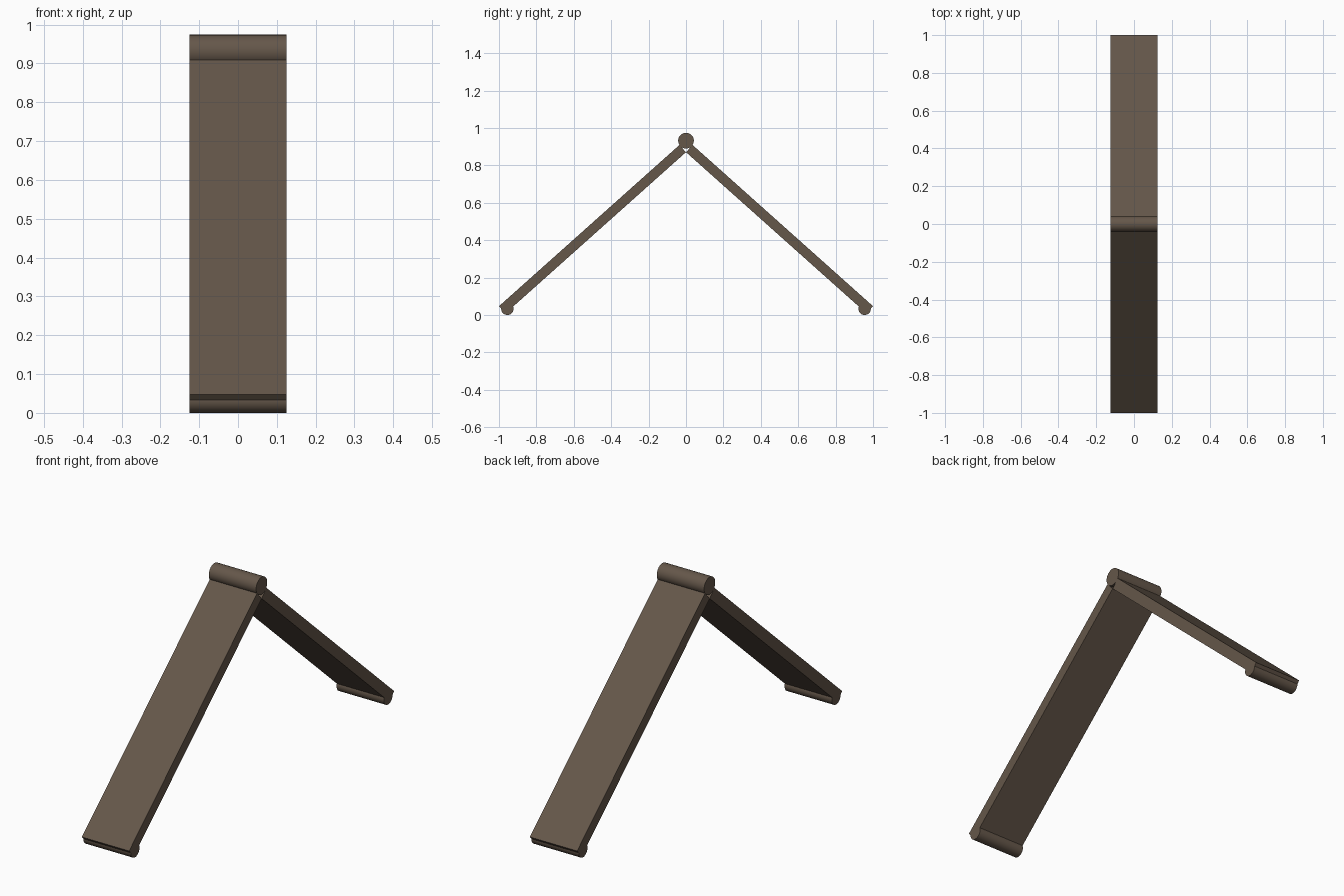
import bpy, bmesh
from mathutils import Vector

if "Cube" in bpy.data.objects:
    bpy.data.objects.remove(bpy.data.objects["Cube"])

WIDTH, THICK = 0.25, 0.052
mat = bpy.data.materials.new("dark_brown")
mat.diffuse_color = (0.13, 0.095, 0.068, 1)
mat.use_nodes = True
mat.node_tree.nodes["Principled BSDF"].inputs["Base Color"].default_value = mat.diffuse_color


def extrude_profile(name, points, smooth=False):
    """Extrude a y/z outline across the full width in x."""
    mesh = bpy.data.meshes.new(name)
    bm = bmesh.new()
    face = bm.faces.new([bm.verts.new((-WIDTH / 2, y, z)) for y, z in points])
    moved = bmesh.ops.extrude_face_region(bm, geom=[face])
    bmesh.ops.translate(bm, vec=(WIDTH, 0, 0),
                        verts=[v for v in moved["geom"] if isinstance(v, bmesh.types.BMVert)])
    bmesh.ops.recalc_face_normals(bm, faces=bm.faces)
    bm.to_mesh(mesh)
    bm.free()
    mesh.materials.append(mat)
    obj = bpy.data.objects.new(name, mesh)
    bpy.context.collection.objects.link(obj)
    if smooth:
        bpy.ops.object.select_all(action='DESELECT')
        obj.select_set(True)
        bpy.context.view_layer.objects.active = obj
        bpy.ops.object.shade_smooth_by_angle()
    return obj


def rod(name, y, z, r, sides=32):
    circle = [Vector((r, 0)) for _ in range(sides)]
    from math import cos, sin, tau
    circle = [(y + r * cos(tau * i / sides), z + r * sin(tau * i / sides)) for i in range(sides)]
    return extrude_profile(name, circle, smooth=True)


# Outer surface line of a leg, from foot to hinge
low, high = Vector((1.0, 0.047)), Vector((0.035, 0.909))
axis = (high - low).normalized()
inward = Vector((-axis.y, axis.x)) * THICK
seam = low + axis * ((0.842 - low.y) / axis.y)

for side, label in ((-1, "front"), (1, "back")):
    # Long leg board and short hinge leaf at its top
    for part, a, b in (("leg", low, seam), ("hinge_leaf", seam, high)):
        quad = [a, b, b + inward, a + inward]
        extrude_profile(f"{label}_{part}", [(side * p.x, p.y) for p in quad])
    # Rounded foot bar
    rod(f"{label}_foot", side * 0.955, 0.033, 0.033)

# Hinge barrel at the apex
rod("hinge_barrel", 0, 0.932, 0.042)
